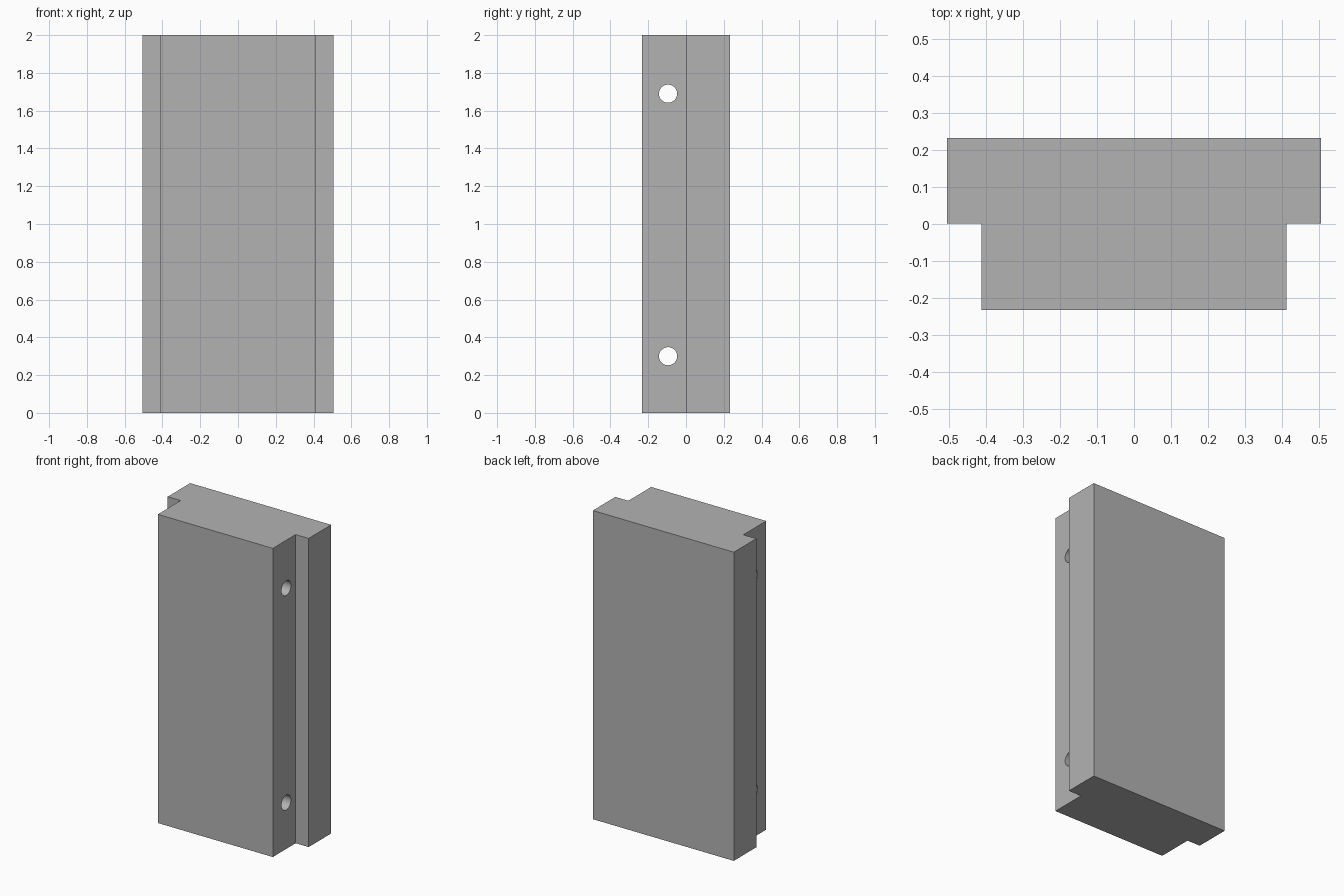
import bpy
import bmesh
from math import pi, radians
from mathutils import Matrix

default = bpy.data.objects.get("Cube")
if default:
    bpy.data.objects.remove(default, do_unlink=True)

HEIGHT = 2.0
HALF_DEPTH = 0.232
FLANGE_X, BODY_X = 0.505, 0.412
STEP_Y = 0.002
HOLE_Y, HOLE_RADIUS = -0.095, 0.048
HOLE_HEIGHTS = (0.30, 1.69)

grey = bpy.data.materials.new("plain_grey")
grey.use_nodes = True
colour = (0.45, 0.45, 0.45, 1)
grey.diffuse_color = colour
grey.node_tree.nodes["Principled BSDF"].inputs["Base Color"].default_value = colour


def make_object(name, bm):
    bmesh.ops.recalc_face_normals(bm, faces=bm.faces)
    mesh = bpy.data.meshes.new(name)
    bm.to_mesh(mesh)
    bm.free()
    mesh.materials.append(grey)
    obj = bpy.data.objects.new(name, mesh)
    bpy.context.collection.objects.link(obj)
    return obj


# T-shaped block: half profile mirrored across x, then extruded upward
half = [(BODY_X, -HALF_DEPTH), (BODY_X, STEP_Y), (FLANGE_X, STEP_Y), (FLANGE_X, HALF_DEPTH)]
profile = half + [(-x, y) for x, y in reversed(half)]
bm = bmesh.new()
base = bm.faces.new([bm.verts.new((x, y, 0)) for x, y in profile])
top = bmesh.ops.extrude_face_region(bm, geom=[base], use_keep_orig=True)
bmesh.ops.translate(bm, vec=(0, 0, HEIGHT),
                    verts=[v for v in top["geom"] if isinstance(v, bmesh.types.BMVert)])
block = make_object("stepped_block", bm)

# Two cross holes running through the narrow front part
bm = bmesh.new()
for z in HOLE_HEIGHTS:
    bmesh.ops.create_cone(bm, cap_ends=True, segments=48, radius1=HOLE_RADIUS,
                          radius2=HOLE_RADIUS, depth=4 * BODY_X,
                          matrix=Matrix.Translation((0, HOLE_Y, z)) @ Matrix.Rotation(pi / 2, 4, "Y"))
cutter = make_object("hole_cutter", bm)
cutter.hide_render = True

cut = block.modifiers.new("cross_holes", "BOOLEAN")
cut.operation = "DIFFERENCE"
cut.solver = "EXACT"
cut.object = cutter
bpy.ops.object.select_all(action="DESELECT")
block.select_set(True)
bpy.context.view_layer.objects.active = block
bpy.ops.object.modifier_apply(modifier=cut.name)
bpy.data.objects.remove(cutter, do_unlink=True)

# Smooth hole walls, crisp block edges
bpy.ops.object.shade_smooth_by_angle(angle=radians(30))
